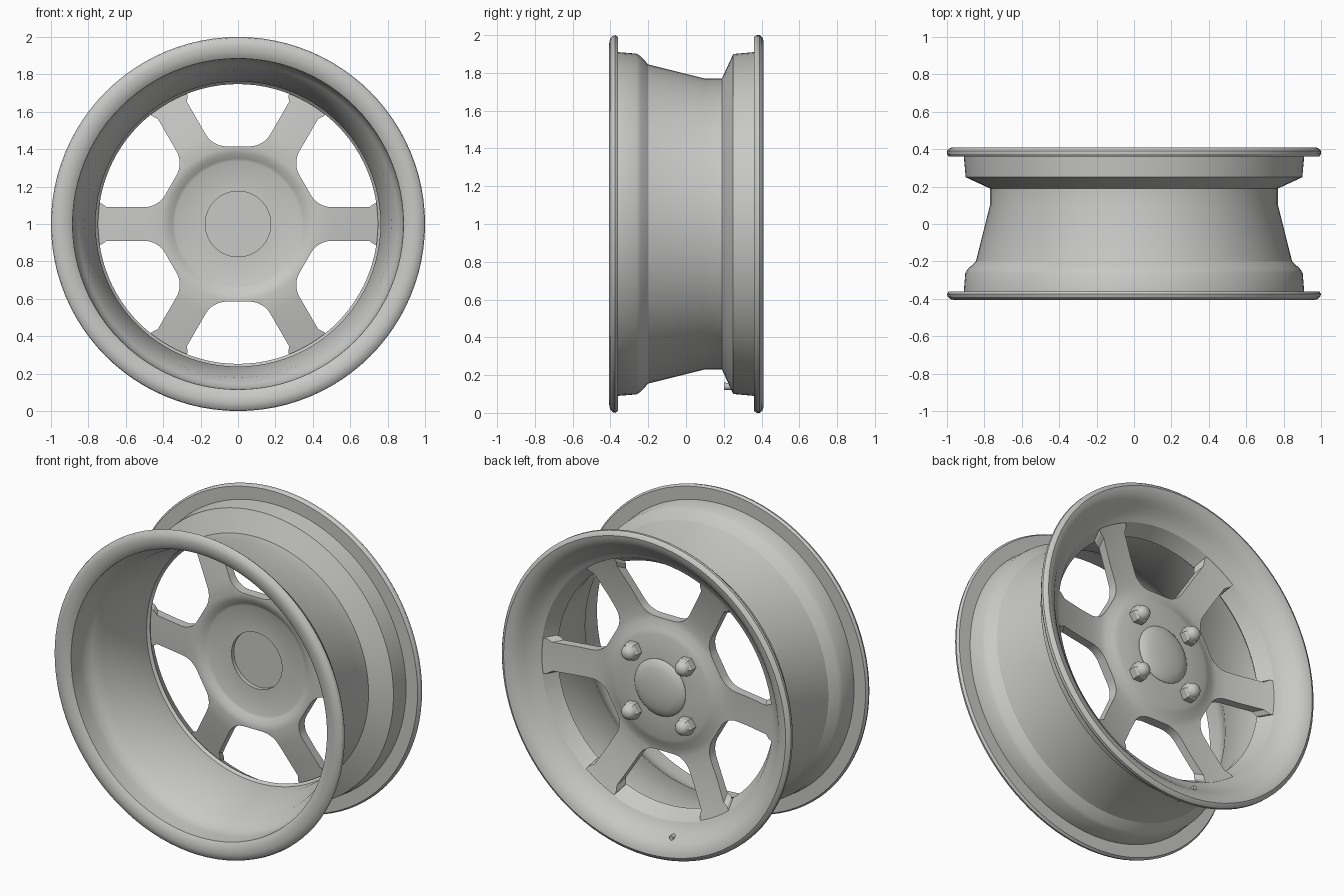
import bpy, bmesh, math
from mathutils import Matrix, Vector

if "Cube" in bpy.data.objects:
    bpy.data.objects.remove(bpy.data.objects["Cube"])

metal = bpy.data.materials.new("satin_grey")
metal.diffuse_color = (0.58, 0.58, 0.57, 1)
metal.use_nodes = True
metal.node_tree.nodes["Principled BSDF"].inputs["Base Color"].default_value = metal.diffuse_color


def smooth(ob, angle=30):
    bpy.ops.object.select_all(action='DESELECT')
    ob.select_set(True)
    bpy.context.view_layer.objects.active = ob
    bpy.ops.object.shade_smooth_by_angle(angle=math.radians(angle))


def finish(name, bm, angle=30):
    """Turn a bmesh into a smooth-by-angle object."""
    bmesh.ops.recalc_face_normals(bm, faces=bm.faces[:])
    me = bpy.data.meshes.new(name)
    bm.to_mesh(me)
    bm.free()
    ob = bpy.data.objects.new(name, me)
    bpy.context.collection.objects.link(ob)
    me.materials.append(metal)
    smooth(ob, angle)
    return ob


def lathe(name, profile, closed=False, n=96, centre=(0, 1), angle=30):
    """Spin (radius, y) points about a y-axis through centre (x, z)."""
    bm = bmesh.new()
    rings = []
    for r, y in profile:
        if r == 0:
            rings.append([bm.verts.new((centre[0], y, centre[1]))] * n)
        else:
            rings.append([bm.verts.new((centre[0] + r * math.cos(math.tau * i / n), y,
                                        centre[1] + r * math.sin(math.tau * i / n))) for i in range(n)])
    pairs = list(zip(rings, rings[1:])) + ([(rings[-1], rings[0])] if closed else [])
    for a, b in pairs:
        for i in range(n):
            j = (i + 1) % n
            bm.faces.new(list(dict.fromkeys((a[i], a[j], b[j], b[i]))))
    return finish(name, bm, angle)


# Barrel: drop-centre outside, both flanges, concave dish on the spoke side
lathe("rim_barrel", [
    (0.91, -0.36), (0.99, -0.36), (1.0, -0.375), (0.995, -0.39), (0.98, -0.402),
    (0.955, -0.407), (0.925, -0.404), (0.9, -0.395), (0.885, -0.385),
    (0.882, -0.3), (0.875, -0.255), (0.855, -0.225), (0.82, -0.175), (0.762, 0.1), (0.762, 0.185),
    (0.748, 0.2), (0.80, 0.288),
    (0.825, 0.301), (0.85, 0.32), (0.88, 0.35), (0.90, 0.372), (0.925, 0.392),
    (0.955, 0.405), (0.975, 0.409), (0.99, 0.402), (1.0, 0.39), (1.0, 0.375), (0.99, 0.36),
    (0.91, 0.36), (0.90, 0.25), (0.77, 0.19), (0.77, 0.1), (0.845, -0.2),
    (0.888, -0.24), (0.902, -0.262)], closed=True)

# Spoke disc: shallow cone with a hub bulging outwards and hollow behind
disc = lathe("spoke_disc", [
    (0, 0.21), (0.175, 0.21), (0.175, 0.185), (0.335, 0.185), (0.35, 0.178), (0.375, 0.16),
    (0.41, 0.152), (0.5, 0.162), (0.62, 0.185), (0.76, 0.213), (0.805, 0.286), (0.74, 0.265),
    (0.6, 0.233), (0.5, 0.217), (0.43, 0.212), (0.39, 0.217), (0.35, 0.236), (0.32, 0.245),
    (0.18, 0.254), (0, 0.254)])

# Window outline: rounded inner corners, parallel spoke sides, nicked outer corners
S, C = math.sin(math.radians(60)), 0.5
R, BASE, HALF = 0.13, 0.415, 0.09


def on_spoke(t, off):
    return Vector((t * C - off * S, t * S + off * C))


def window_outline(grow):
    """Outline in the wheel plane; grow moves only the outer edge."""
    centre_x = (BASE * C - HALF) / S - R * math.tan(math.radians(30))
    side = []
    for k in range(9):
        a = math.radians(-90 + 60 * k / 8)
        side.append(Vector((centre_x + R * math.cos(a), BASE + R + R * math.sin(a))))
    side += [on_spoke(0.70 + grow, HALF), on_spoke(0.725 + grow, HALF + 0.02)]
    start = math.atan2(side[-1].y, side[-1].x)
    r_out = 0.75 + grow
    arc = [Vector((r_out * math.cos(a), r_out * math.sin(a)))
           for a in [start + (math.pi - 2 * start) * k / 20 for k in range(21)]]
    return side + arc + [Vector((-p.x, p.y)) for p in reversed(side)]


# Six window cutters, flaring outwards towards the dish
bm = bmesh.new()
for w in range(6):
    rot = Matrix.Rotation(math.radians(60 * w), 2)
    layers = []
    for y, grow in ((0.0, 0.0), (0.2, 0.0), (0.4, 0.115)):
        pts = [rot @ p for p in window_outline(grow)]
        layers.append([bm.verts.new((p.x, y, 1 + p.y)) for p in pts])
    bm.faces.new(layers[0])
    bm.faces.new(layers[-1][::-1])
    for lo, hi in zip(layers, layers[1:]):
        for i in range(len(lo)):
            j = (i + 1) % len(lo)
            bm.faces.new((lo[i], hi[i], hi[j], lo[j]))
cutter = finish("window_cutter", bm)
mod = disc.modifiers.new("windows", 'BOOLEAN')
mod.object = cutter
mod.operation = 'DIFFERENCE'
mod.solver = 'EXACT'
bpy.ops.object.select_all(action='DESELECT')
disc.select_set(True)
bpy.context.view_layer.objects.active = disc
bpy.ops.object.modifier_apply(modifier=mod.name)
bpy.data.objects.remove(cutter)
smooth(disc)

# Domed centre cap
lathe("centre_cap", [(0.178, 0.24), (0.176, 0.256), (0.16, 0.27), (0.125, 0.282),
                     (0.07, 0.291), (0, 0.294)], n=48)

# Four lug nuts: hexagonal body with a domed tip
for i in range(4):
    a = math.radians(45 + 90 * i)
    c = (0.262 * math.cos(a), 1 + 0.262 * math.sin(a))
    lathe(f"nut_body_{i + 1}", [(0.056, 0.235), (0.056, 0.29), (0.046, 0.303), (0, 0.303)], n=6, centre=c)
    lathe(f"nut_tip_{i + 1}", [(0.046, 0.295), (0.043, 0.312), (0.032, 0.327), (0.016, 0.335), (0, 0.337)],
          n=24, centre=c)

# Valve stem through the lower dish
bm = bmesh.new()
bmesh.ops.create_cone(bm, cap_ends=True, segments=16, radius1=0.014, radius2=0.02, depth=0.16)
bmesh.ops.transform(bm, matrix=Matrix.Translation((-0.15, 0.28, 0.14))
                    @ Matrix.Rotation(math.radians(90), 4, 'X'), verts=bm.verts[:])
finish("valve_stem", bm)
